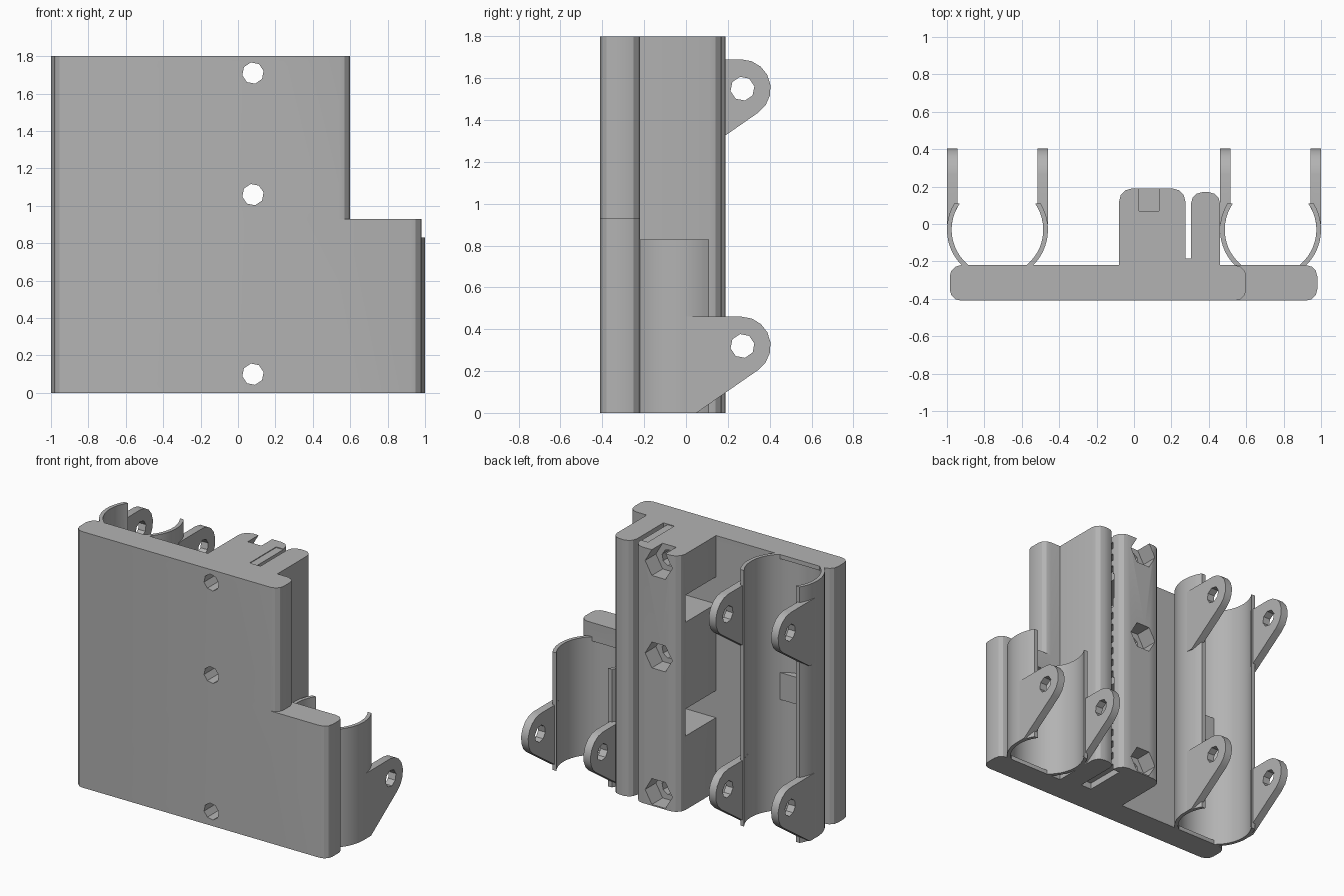
import bpy, bmesh
from math import sin, cos, asin, pi, radians

cube = bpy.data.objects.get("Cube")
if cube:
    bpy.data.objects.remove(cube, do_unlink=True)

grey = bpy.data.materials.new("grey plastic")
grey.use_nodes = True
grey.diffuse_color = (0.45, 0.45, 0.45, 1)
grey.node_tree.nodes["Principled BSDF"].inputs["Base Color"].default_value = (0.45, 0.45, 0.45, 1)

PLACE = {"x": lambda a, b, h: (h, a, b),
         "y": lambda a, b, h: (a, h, b),
         "z": lambda a, b, h: (a, b, h)}


def prism(name, outline, axis, lo, hi):
    """Extrude a closed outline along an axis."""
    bm = bmesh.new()
    low = [bm.verts.new(PLACE[axis](a, b, lo)) for a, b in outline]
    high = [bm.verts.new(PLACE[axis](a, b, hi)) for a, b in outline]
    bm.faces.new(low)
    bm.faces.new(high)
    n = len(low)
    for i in range(n):
        j = (i + 1) % n
        bm.faces.new((low[i], low[j], high[j], high[i]))
    bmesh.ops.recalc_face_normals(bm, faces=bm.faces)
    mesh = bpy.data.meshes.new(name)
    bm.to_mesh(mesh)
    bm.free()
    mesh.materials.append(grey)
    ob = bpy.data.objects.new(name, mesh)
    bpy.context.scene.collection.objects.link(ob)
    return ob


def arc(cx, cy, r, start, end, steps):
    return [(cx + r * cos(start + (end - start) * i / steps),
             cy + r * sin(start + (end - start) * i / steps)) for i in range(steps + 1)]


def ring(cx, cy, r, sides, turn=0.0):
    return arc(cx, cy, r, turn, turn + 2 * pi, sides)[:-1]


def rounded(x0, x1, y0, y1, r, front=True):
    """Rectangle with rounded back corners, and front ones if asked."""
    pts = arc(x1 - r, y1 - r, r, 0, pi / 2, 3) + arc(x0 + r, y1 - r, r, pi / 2, pi, 3)
    if front:
        pts += arc(x0 + r, y0 + r, r, pi, 1.5 * pi, 3)
        pts += arc(x1 - r, y0 + r, r, 1.5 * pi, 2 * pi, 3)
    else:
        pts += [(x0, y0), (x1, y0)]
    return pts


def box(x0, x1, y0, y1):
    return [(x0, y0), (x1, y0), (x1, y1), (x0, y1)]


def combine(ob, other, operation="DIFFERENCE"):
    mod = ob.modifiers.new("combine", "BOOLEAN")
    mod.operation = operation
    mod.solver = "EXACT"
    mod.object = other
    bpy.context.view_layer.update()
    graph = bpy.context.evaluated_depsgraph_get()
    mesh = bpy.data.meshes.new_from_object(ob.evaluated_get(graph))
    ob.modifiers.clear()
    ob.data = mesh
    bpy.data.objects.remove(other, do_unlink=True)


TOP, STEP = 1.8, 0.93
FRONT, BACK = -0.41, -0.22
CLIP_Y, OUTER, INNER = -0.03, 0.27, 0.245
BOLT_X, BOLTS = 0.08, (0.1, 1.06, 1.71)
WINDOWS = ((0.52, 0.71), (1.32, 1.51))

# Stepped back plate
plate = prism("back_plate", rounded(-0.985, 0.6, FRONT, BACK, 0.06), "z", 0, TOP)
combine(plate, prism("lower_wing", rounded(0, 0.98, FRONT, BACK, 0.06), "z", 0, STEP), "UNION")

# Belt clamp: nut block, jaw and the thin web between them
clamp = prism("nut_block", rounded(-0.08, 0.275, BACK, 0.19, 0.07, False), "z", 0, TOP)
jaw = prism("belt_jaw", rounded(0.305, 0.46, BACK, 0.17, 0.06, False), "z", 0, TOP)
web = prism("clamp_web", box(0.275, 0.305, BACK, -0.185), "z", 0, TOP)

# Toothed belt recess and side windows
combine(clamp, prism("cut", box(0.22, 0.3, -0.185, 0.11), "z", -0.1, TOP + 0.1))
for lo, hi in WINDOWS:
    combine(clamp, prism("cut", box(-0.2, 0.3, BACK + 0.002, 0.12), "z", lo, hi))
parts = [plate, clamp, jaw, web]
for i in range(20):
    z = 0.045 + i * 0.09
    if not any(lo - 0.04 < z < hi for lo, hi in WINDOWS):
        parts.append(prism("belt_tooth", box(0.22, 0.275, -0.185, 0.11), "z", z, z + 0.04))

# Bolt holes and hexagonal nut traps
for z in BOLTS:
    for ob in (plate, clamp):
        combine(ob, prism("cut", ring(BOLT_X, z, 0.058, 8, 0.2), "y", -0.6, 0.4))
    combine(clamp, prism("cut", ring(BOLT_X, z, 0.105, 6), "y", 0.07, 0.4))


def ear(x0, x1, z, cx):
    """Screw ear with a sloped underside, hollowed to the bearing radius."""
    outline = [(0.0, z + 0.14)] + arc(0.265, z, 0.14, pi / 2, radians(-55), 7)
    outline += [(0.05, z - 0.32), (0.0, z - 0.32)]
    ob = prism("screw_ear", outline, "x", x0, x1)
    combine(ob, prism("cut", ring(0.27, z, 0.058, 8, 0.2), "x", x0 - 0.1, x1 + 0.1))
    combine(ob, prism("cut", ring(cx, CLIP_Y, INNER, 48), "z", -0.1, TOP + 0.1))
    return ob


def bearing_clip(cx, height, ears, recesses):
    """Open cylindrical holder: two curved walls, ears and seats in the plate."""
    for side in (-1, 1):
        walls = []
        for r in (OUTER, INNER):
            low, high = asin((BACK - 0.01 - CLIP_Y) / r), asin((0.11 - CLIP_Y) / r)
            walls.append([(cx + side * (x - cx), y) for x, y in arc(cx, CLIP_Y, r, low, high, 14)])
        parts.append(prism("clip_wall", walls[0] + walls[1][::-1], "z", 0, height))
        for z in ears:
            edges = sorted((cx + side * OUTER, cx + side * (OUTER - 0.055)))
            parts.append(ear(edges[0], edges[1], z, cx))
    for lo, hi in recesses:
        combine(plate, prism("cut", ring(cx, CLIP_Y, INNER, 48), "z", lo, hi))


bearing_clip(-0.73, TOP, (0.32, 1.55), ((0.03, 0.78), (0.97, 1.77)))
bearing_clip(0.73, 0.83, (0.32,), ((0.03, 0.8),))

# Smooth curved walls, keep edges sharp
for ob in bpy.context.scene.objects:
    ob.select_set(ob in parts)
bpy.context.view_layer.objects.active = plate
bpy.ops.object.shade_smooth_by_angle(angle=radians(25))
